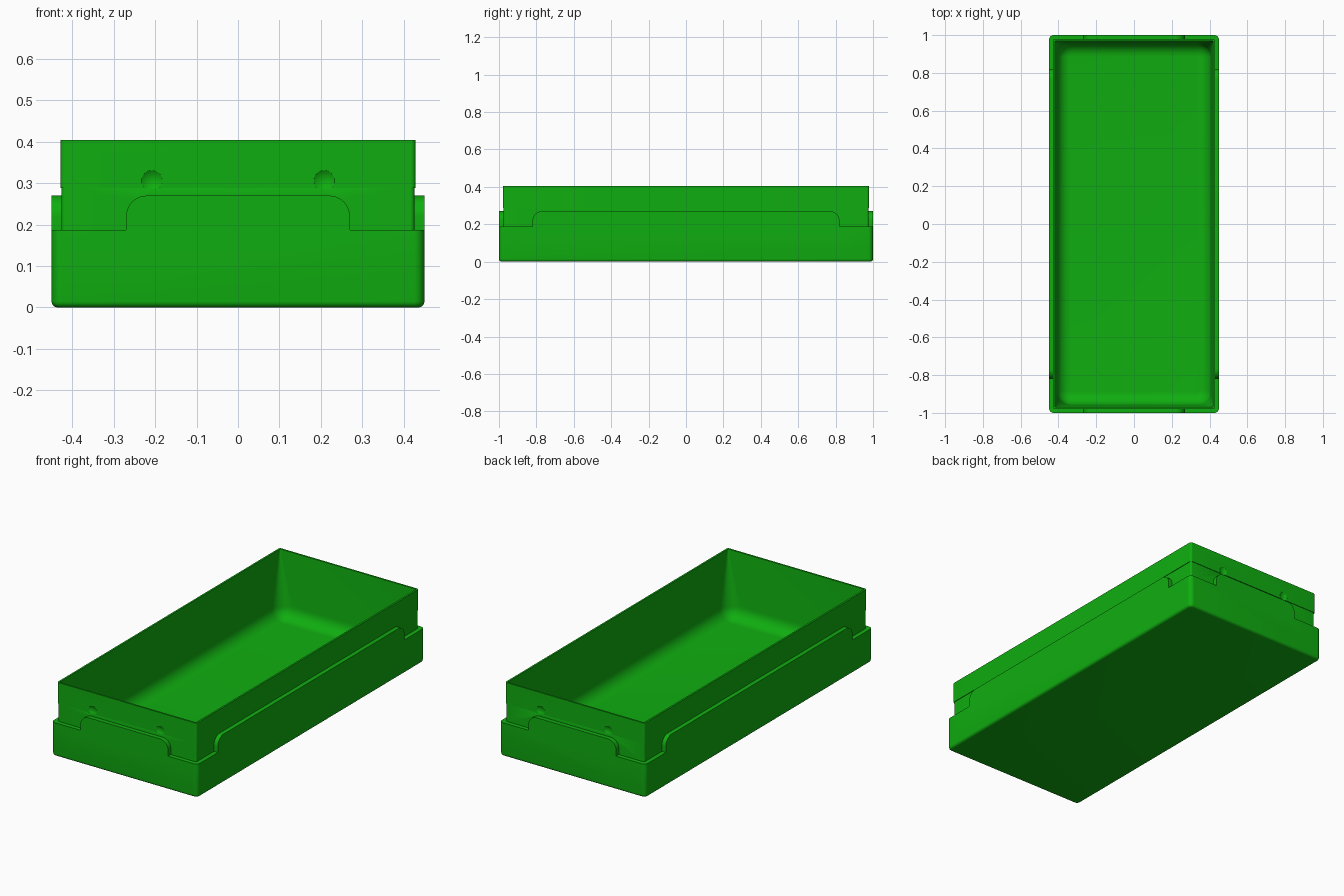
import bpy, bmesh, math
from mathutils import Vector

cube = bpy.data.objects.get("Cube")
if cube:
    bpy.data.objects.remove(cube, do_unlink=True)

green = bpy.data.materials.new("green plastic")
green.use_nodes = True
colour = (0.005, 0.42, 0.005, 1)
green.diffuse_color = colour
green.node_tree.nodes["Principled BSDF"].inputs["Base Color"].default_value = colour

HX, HY = 0.45, 1.0            # outer half sizes
LEDGE, TAB_TOP, LIP, RIM = 0.187, 0.27, 0.288, 0.404
FLOOR = 0.04


def make_object(name, bm):
    bmesh.ops.recalc_face_normals(bm, faces=bm.faces)
    mesh = bpy.data.meshes.new(name)
    bm.to_mesh(mesh)
    bm.free()
    mesh.materials.append(green)
    obj = bpy.data.objects.new(name, mesh)
    bpy.context.collection.objects.link(obj)
    return obj


def rounded_ring(bm, inset, z, radius, segs=8):
    """Rounded rectangle, inset from the outer size."""
    ring = []
    for i, (sx, sy) in enumerate(((1, 1), (-1, 1), (-1, -1), (1, -1))):
        for k in range(segs + 1):
            a = math.pi / 2 * (i + k / segs)
            ring.append(bm.verts.new((
                sx * (HX - inset - radius) + radius * math.cos(a),
                sy * (HY - inset - radius) + radius * math.sin(a), z)))
    return ring


# Tray body: (inset, height, corner radius) from underside, up and back inside
rings = []
for k in range(6):
    a = math.pi / 2 * k / 5
    d = 0.015 * (1 - math.sin(a))
    rings.append((d, 0.015 * (1 - math.cos(a)), 0.025 - d))
rings += [(0.0, LEDGE, 0.025), (0.024, LEDGE, 0.01), (0.024, LIP, 0.01),
          (0.021, LIP, 0.012), (0.021, RIM, 0.012), (0.031, RIM, 0.004)]
fillet = 0.07
for k in range(9):
    a = math.pi / 2 * k / 8
    d = fillet * (1 - math.cos(a))
    rings.append((0.042 + d, FLOOR + fillet * (1 - math.sin(a)), 0.075 - d))

bm = bmesh.new()
loops = [rounded_ring(bm, *r) for r in rings]
for lower, upper in zip(loops, loops[1:]):
    n = len(lower)
    for i in range(n):
        j = (i + 1) % n
        bm.faces.new((lower[i], lower[j], upper[j], upper[i]))
bm.faces.new(loops[0])
bm.faces.new(loops[-1])
tray = make_object("tray", bm)


def make_tab(name, half, outward, along, distance):
    """Raised tab with rounded upper corners on one side of the tray."""
    r, segs = 0.05, 10
    profile = [(half, LEDGE - 0.03)]
    for k in range(segs + 1):
        a = math.pi / 2 * k / segs
        profile.append((half - r + r * math.cos(a), TAB_TOP - r + r * math.sin(a)))
    profile += [(-u, z) for u, z in reversed(profile)]
    bm = bmesh.new()
    face = bm.faces.new([bm.verts.new(outward * distance + along * u + Vector((0, 0, z)))
                         for u, z in profile])
    ext = bmesh.ops.extrude_face_region(bm, geom=[face])
    moved = [v for v in ext["geom"] if isinstance(v, bmesh.types.BMVert)]
    bmesh.ops.translate(bm, verts=moved, vec=-outward * 0.027)
    return make_object(name, bm)


def combine(helper, operation):
    mod = tray.modifiers.new(helper.name, "BOOLEAN")
    mod.operation, mod.object, mod.solver = operation, helper, "EXACT"
    bpy.context.view_layer.objects.active = tray
    bpy.ops.object.modifier_apply(modifier=mod.name)
    bpy.data.objects.remove(helper, do_unlink=True)


X, Y = Vector((1, 0, 0)), Vector((0, 1, 0))
for s in (-1, 1):
    combine(make_tab("end_tab", 0.27, Y * s, X, HY), "UNION")
    combine(make_tab("side_tab", 0.82, X * s, Y, HX), "UNION")

# Shallow round dimples on both ends
depth, dimple = 0.008, 0.025
ball = (dimple ** 2 + depth ** 2) / (2 * depth)
for sx in (-1, 1):
    for sy in (-1, 1):
        bm = bmesh.new()
        bmesh.ops.create_uvsphere(bm, u_segments=64, v_segments=48, radius=ball)
        bmesh.ops.translate(bm, verts=bm.verts,
                            vec=(sx * 0.208, sy * (HY - 0.021 - depth + ball), 0.306))
        # Keep only the cap near the wall so the tab below stays whole
        bmesh.ops.bisect_plane(bm, geom=bm.verts[:] + bm.edges[:] + bm.faces[:],
                               plane_co=(0, sy * (HY - 0.0195), 0),
                               plane_no=(0, sy, 0), clear_outer=True)
        bmesh.ops.holes_fill(bm, edges=[e for e in bm.edges if e.is_boundary])
        combine(make_object("dimple_cutter", bm), "DIFFERENCE")

bpy.ops.object.select_all(action="DESELECT")
tray.select_set(True)
bpy.context.view_layer.objects.active = tray
bpy.ops.object.shade_smooth_by_angle(angle=math.radians(30))
